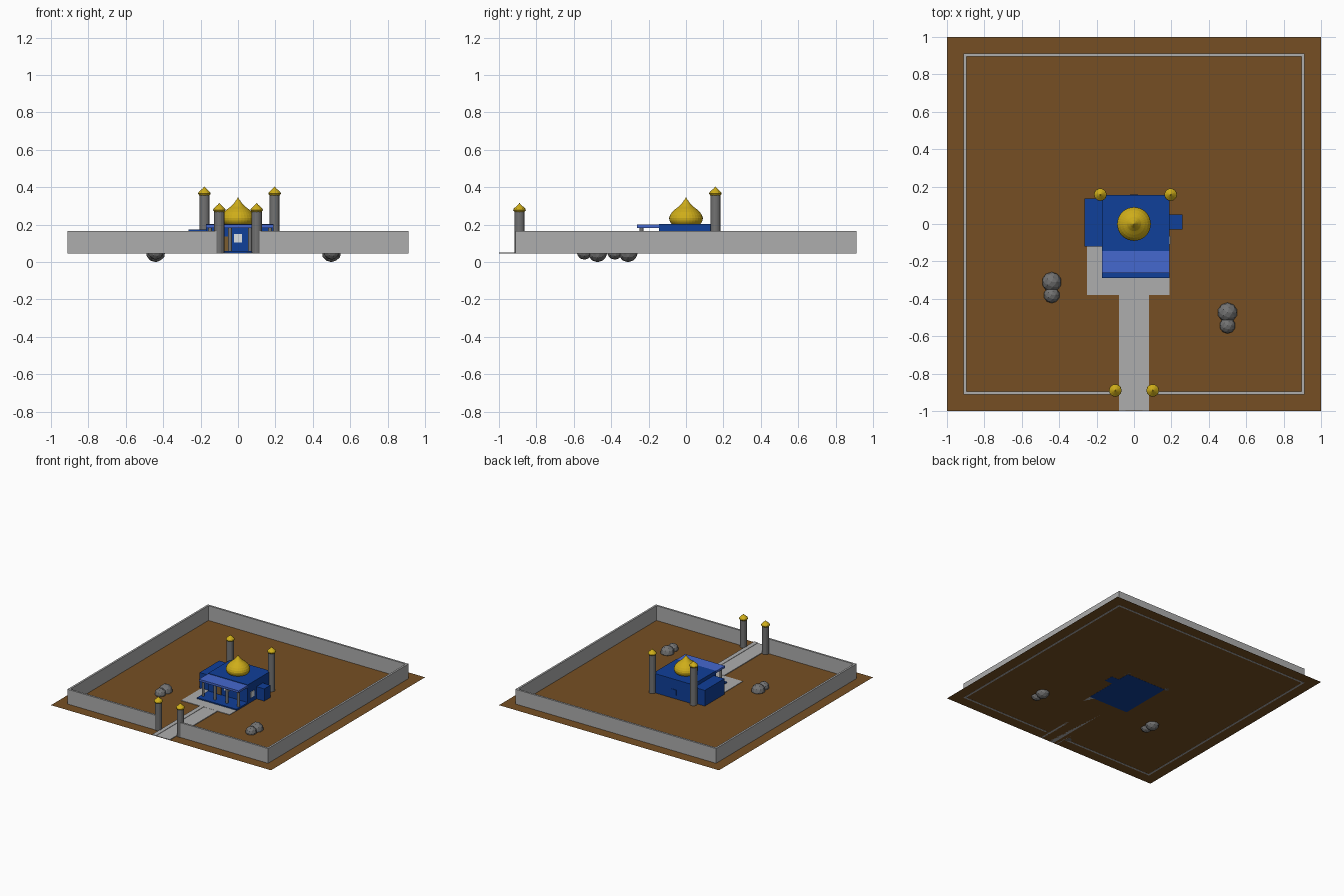
import bpy, bmesh, math
from mathutils import Matrix

if "Cube" in bpy.data.objects:
    bpy.data.objects.remove(bpy.data.objects["Cube"])

G = 0.045  # ground level


def material(name, rgb):
    m = bpy.data.materials.new(name)
    m.diffuse_color = (*rgb, 1)
    m.use_nodes = True
    m.node_tree.nodes["Principled BSDF"].inputs["Base Color"].default_value = m.diffuse_color
    return m


EARTH = material("brown earth", (0.18, 0.078, 0.017))
STONE = material("light grey stone", (0.42, 0.42, 0.42))
PILLAR = material("dark grey stone", (0.17, 0.17, 0.17))
BLUE = material("deep blue", (0.005, 0.05, 0.32))
SKY = material("light blue", (0.06, 0.14, 0.62))
GOLD = material("gold", (0.62, 0.42, 0.01))
PALE = material("pale window", (0.72, 0.75, 0.78))
WOOD = material("brown door", (0.2, 0.11, 0.03))


def finish(name, bm, mat, smooth=False):
    bmesh.ops.recalc_face_normals(bm, faces=bm.faces)
    me = bpy.data.meshes.new(name)
    bm.to_mesh(me)
    bm.free()
    me.materials.append(mat)
    if smooth:
        for p in me.polygons:
            p.use_smooth = True
    ob = bpy.data.objects.new(name, me)
    bpy.context.collection.objects.link(ob)
    return ob


def box(name, x, y, z, mat):
    bm = bmesh.new()
    size = Matrix.Diagonal((x[1] - x[0], y[1] - y[0], z[1] - z[0], 1))
    mid = Matrix.Translation((sum(x) / 2, sum(y) / 2, sum(z) / 2))
    bmesh.ops.create_cube(bm, size=1, matrix=mid @ size)
    return finish(name, bm, mat)


def lathe(name, x, y, profile, mat, sides=24):
    bm = bmesh.new()
    rings = []
    for r, z in profile:
        if r == 0:
            rings.append([bm.verts.new((x, y, z))] * sides)
        else:
            rings.append([bm.verts.new((x + r * math.cos(2 * math.pi * i / sides),
                                        y + r * math.sin(2 * math.pi * i / sides), z))
                          for i in range(sides)])
    for a, b in zip(rings, rings[1:]):
        for i in range(sides):
            j = (i + 1) % sides
            bm.faces.new(list(dict.fromkeys((a[i], a[j], b[j], b[i]))))
    return finish(name, bm, mat)


def tower(name, x, y, top):
    lathe(name, x, y, [(0, G), (0.027, G), (0.027, top), (0, top)], PILLAR, 16)
    onion = [(0, 0), (0.027, 0), (0.034, 0.009), (0.031, 0.017),
             (0.018, 0.029), (0.008, 0.038), (0, 0.048)]
    lathe(name + "_cap", x, y, [(r, top - 0.002 + z) for r, z in onion], GOLD, 12)


# ground sheet
bm = bmesh.new()
bmesh.ops.create_grid(bm, x_segments=1, y_segments=1, size=1,
                      matrix=Matrix.Translation((0, 0, G)))
finish("ground", bm, EARTH)

# enclosing wall with a front gate opening
W, T, WZ = 0.912, 0.016, (G - 0.001, 0.166)
box("wall_back", (-W, W), (W - T, W), WZ, STONE)
for s, side in ((-1, "left"), (1, "right")):
    box("wall_" + side, sorted((s * W, s * (W - T))), (-W + T, W - T), WZ, STONE)
    box("wall_front_" + side, sorted((s * W, s * 0.105)), (-W, -W + T), WZ, STONE)
    tower("gate_tower_" + side, s * 0.1, -0.89, 0.27)
    box("path_kerb_" + side, sorted((s * 0.08, s * 0.045)), (-1, -0.38), (G, G + 0.006), STONE)

# path and patio
box("path", (-0.046, 0.046), (-0.997, -0.38), (G, G + 0.003), STONE)
box("patio", (-0.25, 0.19), (-0.38, -0.11), (G, G + 0.004), STONE)

# main building with side wings
box("main_hall", (-0.17, 0.19), (-0.145, 0.155), (G - 0.001, 0.203), BLUE)
box("left_wing", (-0.265, -0.17), (-0.12, 0.135), (G, 0.174), BLUE)
box("right_wing", (0.19, 0.26), (-0.03, 0.05), (G - 0.001, 0.145), BLUE)

# porch floor, columns and roof
box("porch_floor", (-0.17, 0.19), (-0.29, -0.145), (G - 0.001, 0.058), BLUE)
for i in range(4):
    x = -0.15 + 0.107 * i
    lathe("porch_column", x, -0.237, [(0, 0.058), (0.011, 0.058), (0.011, 0.183), (0, 0.183)],
          PILLAR, 12)
box("porch_roof", (-0.17, 0.19), (-0.263, -0.145), (0.182, 0.199), SKY)

# door and windows
box("door", (-0.085, -0.048), (-0.151, -0.144), (0.058, 0.135), WOOD)
box("front_window", (-0.022, 0.022), (-0.151, -0.144), (0.105, 0.15), PALE)
box("side_window", (0.189, 0.195), (-0.11, -0.065), (0.085, 0.13), PALE)
box("back_window", (-0.022, 0.022), (0.154, 0.159), (0.075, 0.12), BLUE)

# golden onion dome
dome = [(0, 0.2), (0.074, 0.2), (0.083, 0.21), (0.089, 0.223), (0.09, 0.236), (0.085, 0.251),
        (0.074, 0.267), (0.058, 0.282), (0.038, 0.297), (0.021, 0.315), (0.008, 0.333), (0, 0.346)]
lathe("main_dome", 0, 0, dome, GOLD, 32)

# rear minarets
tower("minaret_left", -0.18, 0.157, 0.358)
tower("minaret_right", 0.196, 0.157, 0.358)

# boulder pairs
for x, y in ((-0.44, -0.31), (0.5, -0.473)):
    for name, dy, r, z in (("boulder_large", 0, 0.053, 0.052), ("boulder_small", -0.07, 0.043, 0.055)):
        bm = bmesh.new()
        bmesh.ops.create_icosphere(bm, subdivisions=2, radius=r,
                                   matrix=Matrix.Translation((x, y + dy, z)))
        finish(name, bm, PILLAR)
